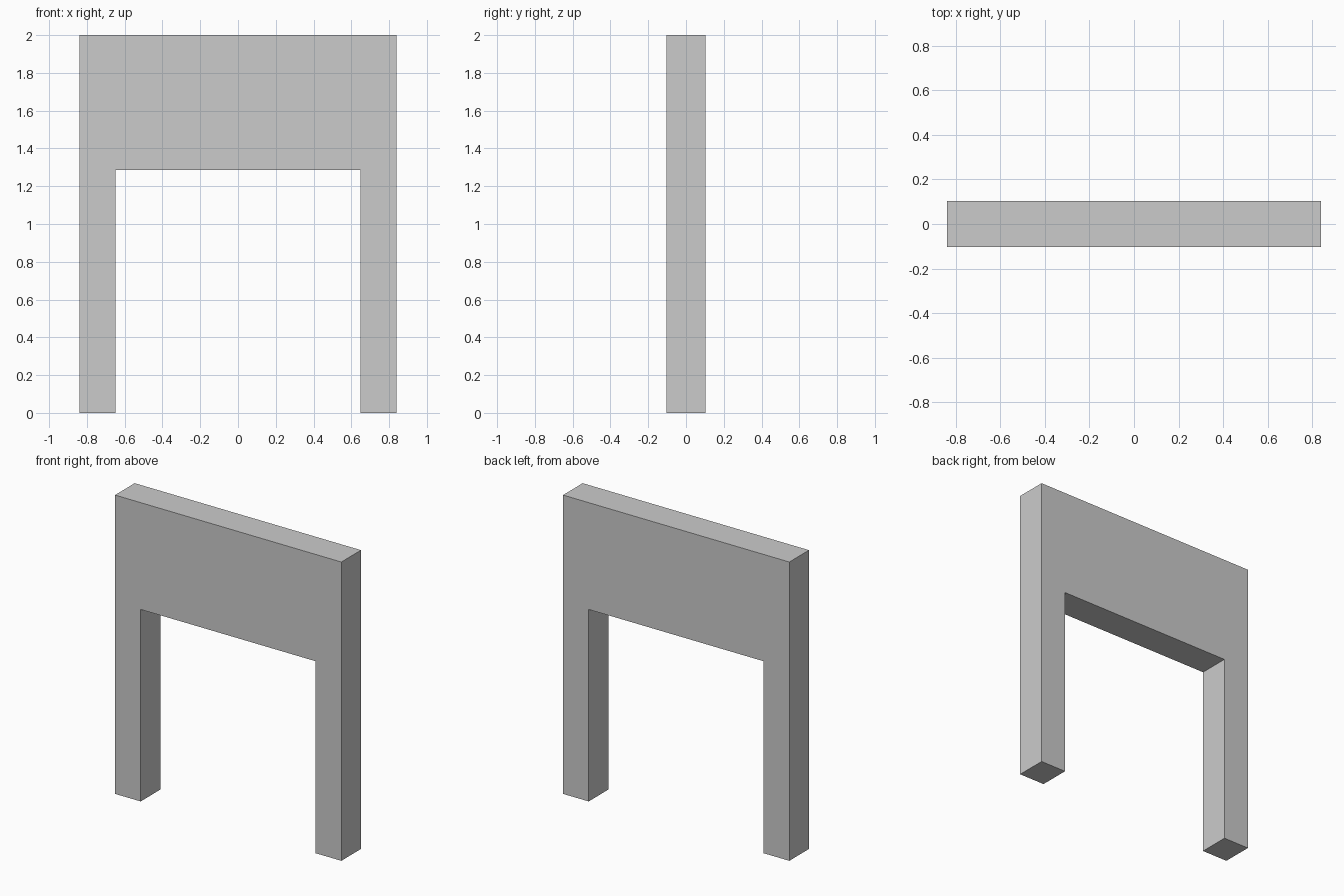
import bpy
import bmesh

if "Cube" in bpy.data.objects:
    bpy.data.objects.remove(bpy.data.objects["Cube"])

HALF_WIDTH, HALF_OPENING = 0.838, 0.648
HEIGHT, OPENING_HEIGHT = 2.0, 1.285
DEPTH = 0.208


def extrude_profile(name, points, depth):
    """Extrude an XZ outline along y, centred on y = 0."""
    bm = bmesh.new()
    face = bm.faces.new([bm.verts.new((x, -depth / 2, z)) for x, z in points])
    result = bmesh.ops.extrude_face_region(bm, geom=[face])
    moved = [v for v in result["geom"] if isinstance(v, bmesh.types.BMVert)]
    bmesh.ops.translate(bm, verts=moved, vec=(0, depth, 0))
    bmesh.ops.recalc_face_normals(bm, faces=bm.faces)
    mesh = bpy.data.meshes.new(name)
    bm.to_mesh(mesh)
    bm.free()
    obj = bpy.data.objects.new(name, mesh)
    bpy.context.collection.objects.link(obj)
    return obj


# Right half of the outline, from the top corner down and round the opening
half = [(HALF_WIDTH, HEIGHT), (HALF_WIDTH, 0),
        (HALF_OPENING, 0), (HALF_OPENING, OPENING_HEIGHT)]

# Two posts and a deep lintel as one solid, mirrored across x = 0
outline = half + [(-x, z) for x, z in reversed(half)]
extrude_profile("doorway_frame", outline, DEPTH)
